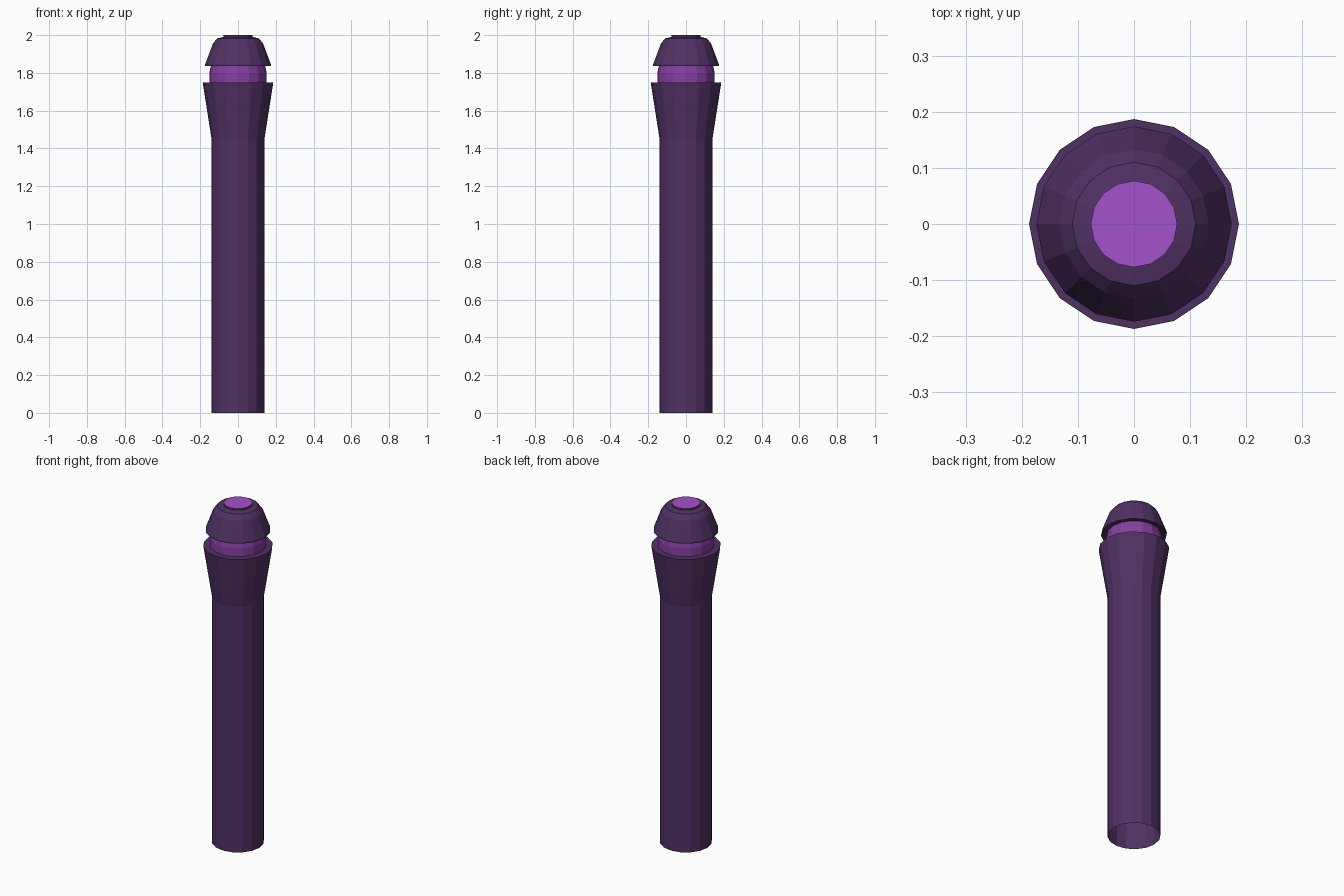
import bpy, bmesh, math

if "Cube" in bpy.data.objects:
    bpy.data.objects.remove(bpy.data.objects["Cube"])

SIDES = 16

def material(name, srgb):
    m = bpy.data.materials.new(name)
    lin = [((c / 255 + 0.055) / 1.055) ** 2.4 for c in srgb]
    m.diffuse_color = (*lin, 1)
    m.use_nodes = True
    m.node_tree.nodes["Principled BSDF"].inputs["Base Color"].default_value = m.diffuse_color
    return m

casing = material("dark purple", (80, 49, 99))
glow = material("mid purple", (133, 64, 161))
lens = material("bright purple", (163, 82, 203))

def lathe(name, profile, mat, cap_mat=None):
    """Revolve (radius, height) points; cap the last ring if cap_mat is given."""
    bm = bmesh.new()
    rings = [[bm.verts.new((r * math.cos(2 * math.pi * i / SIDES),
                            r * math.sin(2 * math.pi * i / SIDES), z))
              for i in range(SIDES)] for r, z in profile]
    for a, b in zip(rings, rings[1:]):
        for i in range(SIDES):
            j = (i + 1) % SIDES
            bm.faces.new((a[i], a[j], b[j], b[i]))
    if cap_mat:
        bm.faces.new(rings[-1]).material_index = 1
    me = bpy.data.meshes.new(name)
    bm.to_mesh(me)
    bm.free()
    me.materials.append(mat)
    if cap_mat:
        me.materials.append(cap_mat)
    ob = bpy.data.objects.new(name, me)
    bpy.context.collection.objects.link(ob)
    return ob

# Hollow-bottomed post with flared collar and flat rim
lathe("post", [(0.14, 0), (0.14, 1.45), (0.187, 1.75), (0.152, 1.75)], casing)

# Glowing neck between collar and cap
lathe("glowing_neck", [(0.152, 1.75), (0.152, 1.80), (0.143, 1.84)], glow)

# Bell-shaped cap with flat underside
lathe("cap", [(0.143, 1.84), (0.174, 1.837), (0.174, 1.845), (0.133, 1.955),
              (0.11, 1.983), (0.077, 1.99)], casing)

# Small lens disc on top
lathe("top_lens", [(0.077, 1.99), (0.077, 2.0)], casing, lens)
